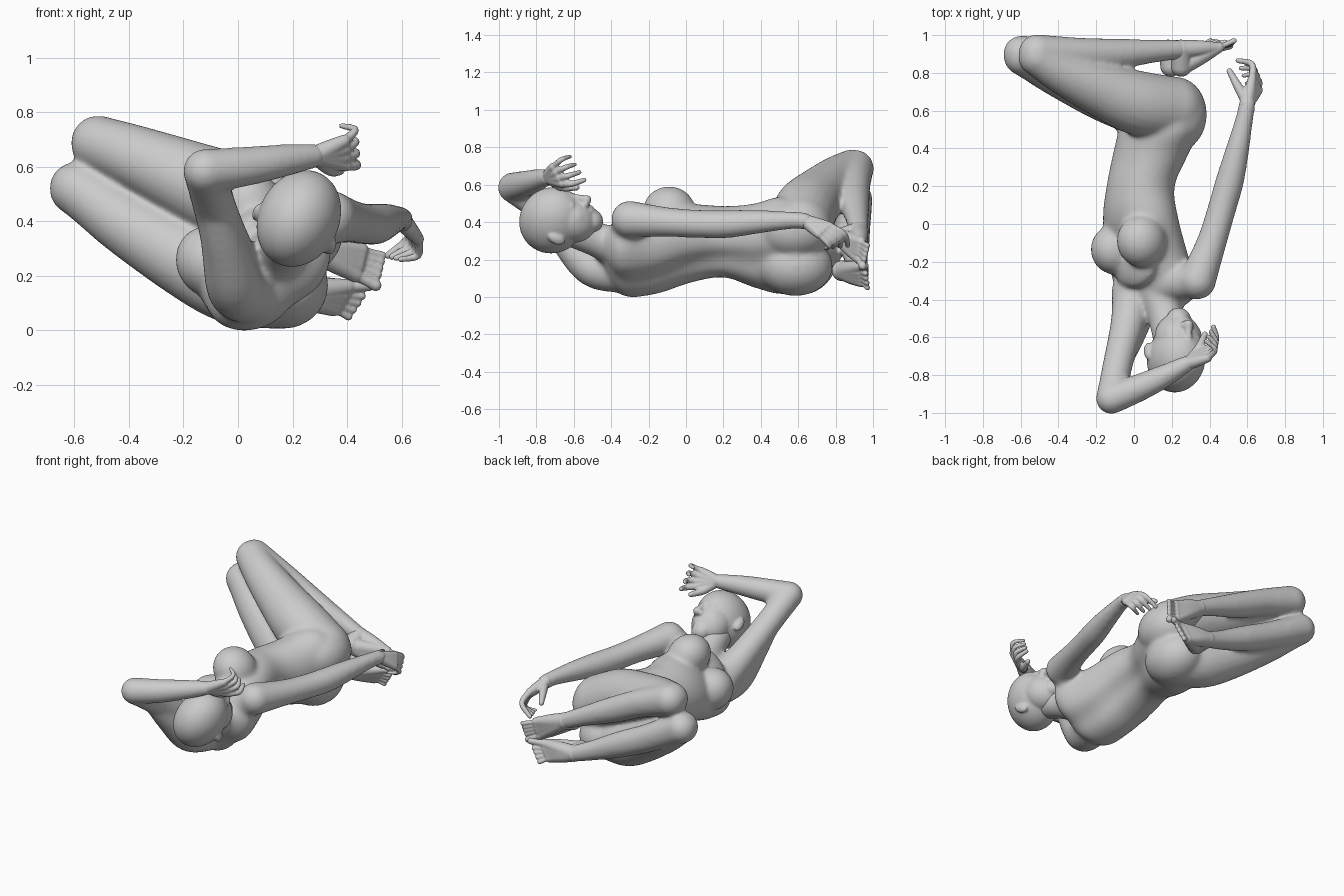
import bpy, bmesh
from math import cos, sin, exp, tau, radians
from mathutils import Vector as V, Matrix

if "Cube" in bpy.data.objects:
    bpy.data.objects.remove(bpy.data.objects["Cube"])


def spline(pts, steps=5):
    """Smooth interpolation of tuples of any length."""
    p = [pts[0]] + list(pts) + [pts[-1]]
    out = []
    for i in range(1, len(p) - 2):
        for s in range(steps):
            t = s / steps
            out.append([0.5 * (2 * b + (c - a) * t + (2 * a - 5 * b + 4 * c - d) * t * t
                               + (3 * b - a - 3 * c + d) * t ** 3)
                        for a, b, c, d in zip(p[i - 1], p[i], p[i + 1], p[i + 2])])
    return out + [list(pts[-1])]


def blob(bm, c, r, frame=None):
    """Ellipsoid at c with radii r along the columns of frame."""
    r = (r, r, r) if isinstance(r, (int, float)) else r
    m = Matrix.Translation(V(c)) @ (frame or Matrix.Identity(3)).to_4x4() @ Matrix.Diagonal((*r, 1))
    bmesh.ops.create_icosphere(bm, subdivisions=4 if max(r) > .06 else 3, radius=1, matrix=m)


def loft(bm, rings):
    vs = [[bm.verts.new(co) for co in ring] for ring in rings]
    n = len(vs[0])
    for a, b in zip(vs, vs[1:]):
        for i in range(n):
            bm.faces.new((a[i], a[(i + 1) % n], b[(i + 1) % n], b[i]))
    bm.faces.new(vs[0][::-1])
    bm.faces.new(vs[-1])


def tube(bm, pts, n=20):
    """Round-ended limb through (x, y, z, radius) points."""
    q = spline(pts)
    ref = (V(q[-1][:3]) - V(q[0][:3])).orthogonal().normalized()
    rings = []
    for i, p in enumerate(q):
        t = V(q[min(i + 1, len(q) - 1)][:3]) - V(q[max(i - 1, 0)][:3])
        u = t.cross(ref).normalized()
        w = t.cross(u).normalized()
        rings.append([V(p[:3]) + p[3] * (u * cos(tau * k / n) + w * sin(tau * k / n)) for k in range(n)])
    loft(bm, rings)
    for p in (q[0], q[-1]):
        blob(bm, p[:3], p[3])


def finish(bm, name, voxel, smooth):
    """Fuse the overlapping shapes into one smooth skin."""
    bmesh.ops.recalc_face_normals(bm, faces=bm.faces)
    me = bpy.data.meshes.new(name)
    bm.to_mesh(me)
    bm.free()
    ob = bpy.data.objects.new(name, me)
    bpy.context.collection.objects.link(ob)
    r = ob.modifiers.new("fuse", 'REMESH')
    r.mode, r.voxel_size, r.use_smooth_shade = 'VOXEL', voxel, True
    s = ob.modifiers.new("soften", 'SMOOTH')
    s.factor, s.iterations = 0.5, smooth


def lerp(a, b, t):
    return tuple(V(a).lerp(V(b), t))


# Torso: (x, y, z, half width, half depth, twist about y), with a spine groove
bm = bmesh.new()
torso = [(.15, -.44, .27, .115, .095, 37), (.125, -.35, .205, .245, .155, 37), (.075, -.17, .225, .24, .18, 44),
         (.035, .03, .285, .225, .18, 50), (.035, .2, .295, .2, .17, 55), (.085, .36, .275, .235, .185, 60),
         (.13, .5, .275, .275, .19, 63), (.13, .62, .265, .245, .16, 64), (.12, .72, .26, .14, .09, 64)]
rings = []
for x, y, z, a, b, g in spline(torso):
    u, w = V((cos(radians(g)), 0, sin(radians(g)))), V((-sin(radians(g)), 0, cos(radians(g))))
    rings.append([V((x, y, z)) + u * a * cos(t) + w * b * sin(t) * (1 - .14 * exp(-((t - .75 * tau) / .3) ** 2))
                  for t in (tau * k / 48 for k in range(48))])
loft(bm, rings)

# Chest (flattened along its facing) and seat
chest = Matrix.Rotation(radians(-44), 3, 'Y')
for c, r in [((-.095, -.135, .25), (.13, .135, .14)), ((.04, -.09, .46), (.125, .14, .138)),
             ((.0, -.2, .34), (.16, .14, .06))]:
    blob(bm, c, r, chest)
for c in [(.165, .585, .165), (.22, .58, .36)]:
    blob(bm, c, (.166, .2, .16))

# Neck and collar
tube(bm, [(.12, -.35, .25, .115), (.16, -.46, .3, .095), (.19, -.6, .355, .092)])
tube(bm, [(.12, -.32, .27, .1), (.33, -.3, .41, .093)])

# Lowered arm
tube(bm, [(.335, -.3, .415, .1), (.41, -.1, .4, .08), (.465, .08, .39, .076), (.505, .22, .39, .076),
          (.54, .36, .4, .066), (.585, .56, .41, .048), (.6, .64, .405, .046)])
# Raised arm and the muscle under it
tube(bm, [(.0, -.36, .19, .12), (-.03, -.52, .28, .094), (-.085, -.74, .45, .08), (-.12, -.925, .585, .082)])
tube(bm, [(.04, -.34, .14, .12), (-.01, -.5, .16, .107), (-.05, -.64, .3, .085), (-.09, -.76, .44, .06)])
tube(bm, [(-.12, -.925, .585, .082), (.02, -.87, .6, .074), (.15, -.81, .62, .063), (.28, -.74, .64, .046)])

# Thighs and shins
tube(bm, [(.2, .61, .37, .172), (.02, .64, .465, .172), (-.18, .715, .552, .146),
          (-.38, .805, .637, .118), (-.512, .885, .687, .102)])
tube(bm, [(.12, .59, .17, .165), (-.02, .64, .18, .157), (-.18, .695, .255, .143),
          (-.4, .79, .385, .119), (-.52, .85, .47, .106), (-.592, .885, .52, .098)])
tube(bm, [(-.512, .905, .687, .1), (-.3, .9, .605, .088), (-.1, .9, .51, .082), (.1, .915, .42, .063), (.25, .925, .35, .052)])
tube(bm, [(-.595, .9, .52, .098), (-.35, .9, .385, .088), (-.15, .9, .29, .082), (.05, .91, .2, .063), (.18, .925, .15, .052)])
finish(bm, "body", .011, 24)

# Head, built in its own left / up / forward axes
up = V((.17, -.85, .5)).normalized()
left = V((-.905, .07, .42))
left = (left - up * left.dot(up)).normalized()
frame = Matrix((left, up, left.cross(up))).transposed()
centre = V((.225, -.69, .41))


def at(*p):
    return centre + frame @ V(p)


bm = bmesh.new()
blob(bm, at(0, .02, -.013), (.148, .175, .187), frame)       # cranium
blob(bm, at(0, -.06, .05), (.126, .145, .122), frame)        # jaw
blob(bm, at(0, -.155, .1), (.066, .064, .06), frame)         # chin
blob(bm, at(0, -.118, .152), (.04, .014, .02), frame)        # upper lip
blob(bm, at(0, -.14, .144), (.034, .015, .022), frame)       # lower lip
tube(bm, [(*at(0, .03, .155), .017), (*at(0, -.03, .175), .02), (*at(0, -.07, .191), .026)])
for s in (-1, 1):
    blob(bm, at(s * .019, -.074, .172), .021)                # nostril
    blob(bm, at(s * .054, -.01, .135), (.03, .018, .026), frame)    # eye
    blob(bm, at(s * .06, -.065, .088), (.054, .065, .06), frame)    # cheek
    tube(bm, [(*at(s * .025, .026, .152), .015), (*at(s * .06, .038, .14), .015), (*at(s * .095, .024, .108), .013)])
    blob(bm, at(s * .142, -.035, -.03), (.016, .044, .028), frame)  # ear
    blob(bm, at(s * .152, -.025, -.036), (.015, .044, .026), frame)
finish(bm, "head", .007, 9)


def hand(name, wrist, k0, k1, m0, m1, t0, t1, thumb):
    """Palm from wrist to knuckle line k, fingers through m to tip line t."""
    bm = bmesh.new()
    for i in range(4):
        f = i / 3
        k, r = lerp(k0, k1, f), .0175 - .003 * f
        tube(bm, [(*lerp(wrist, k, -.1), .037), (*lerp(wrist, k, .5), .031), (*k, .023)])
        tube(bm, [(*k, r + .003), (*lerp(m0, m1, f), r), (*lerp(t0, t1, f), r - .004)], 12)
    tube(bm, [(*lerp(wrist, thumb[0], .1), .03), (*thumb[0], .025), (*thumb[1], .016)], 12)
    finish(bm, name, .006, 3)


hand("lowered_hand", (.6, .64, .405), (.625, .765, .38), (.66, .71, .335), (.625, .845, .335), (.66, .765, .275),
     (.55, .865, .275), (.595, .745, .26), ((.555, .72, .385), (.505, .81, .355)))
hand("raised_hand", (.28, -.74, .64), (.395, -.66, .605), (.39, -.71, .695), (.435, -.61, .605), (.43, -.665, .735),
     (.42, -.545, .625), (.38, -.62, .75), ((.34, -.665, .59), (.375, -.585, .585)))


def foot(name, ankle, heel, b0, b1, t0, t1):
    """Sole from heel to ball line b (big toe first), toes to tip line t."""
    bm = bmesh.new()
    tube(bm, [(*ankle, .052), (*heel, .056)])
    for i in range(5):
        f = 0 if i == 0 else .12 + i * .22
        b, r = lerp(b0, b1, f), .022 if i == 0 else .015
        tip = lerp(t0, t1, f)
        tube(bm, [(*heel, .05), (*lerp(heel, b, .55), .042), (*b, .029)])
        tube(bm, [(*ankle, .05), (*lerp(ankle, b, .5), .043), (*b, .027)])
        tube(bm, [(*b, r), (*lerp(b, tip, .6), r - .001), (*tip, r)], 12)
    finish(bm, name, .0055, 4)


foot("upper_foot", (.25, .925, .35), (.25, .835, .315), (.43, .925, .205), (.45, .935, .295),
     (.505, .945, .165), (.53, .97, .275))
foot("lower_foot", (.18, .925, .15), (.195, .835, .14), (.4, .93, .16), (.35, .94, .08),
     (.48, .955, .165), (.405, .97, .05))
